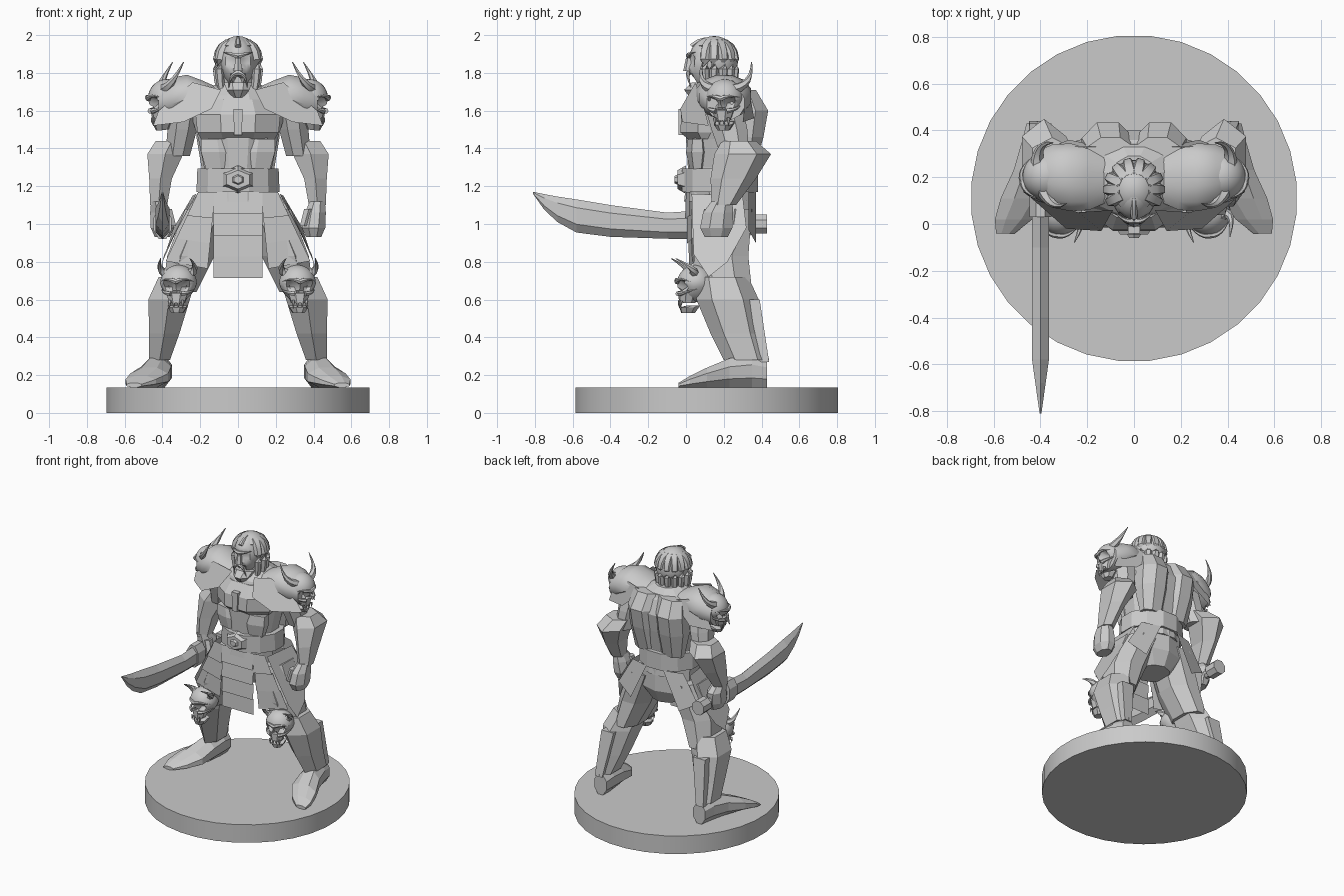
import bpy, bmesh, math
from mathutils import Vector, Matrix

old = bpy.data.objects.get("Cube")
if old:
    bpy.data.objects.remove(old, do_unlink=True)

stone = bpy.data.materials.new("plain grey")
stone.use_nodes = True
grey = (0.59, 0.59, 0.59, 1)
stone.diffuse_color = grey
shader = next(n for n in stone.node_tree.nodes if n.type == "BSDF_PRINCIPLED")
shader.inputs["Base Color"].default_value = grey


def finish(name, bm, side=1, smooth=False, matrix=None):
    """Turn a bmesh into a named object, mirrored to the given side."""
    if matrix:
        bm.transform(matrix)
    bm.transform(Matrix.Diagonal((side, 1, 1, 1)))
    bmesh.ops.recalc_face_normals(bm, faces=bm.faces[:])
    mesh = bpy.data.meshes.new(name)
    bm.to_mesh(mesh)
    bm.free()
    obj = bpy.data.objects.new(name, mesh)
    mesh.materials.append(stone)
    bpy.context.collection.objects.link(obj)
    if smooth:
        bpy.ops.object.select_all(action="DESELECT")
        obj.select_set(True)
        bpy.context.view_layer.objects.active = obj
        bpy.ops.object.shade_smooth_by_angle(angle=math.radians(40))
    return obj


def skin(name, loops, **options):
    """Bridge a list of point loops into a closed skin."""
    bm = bmesh.new()
    rows = [[bm.verts.new(p) for p in loop] for loop in loops]
    count = len(rows[0])
    for low, high in zip(rows, rows[1:]):
        for i in range(count):
            j = (i + 1) % count
            bm.faces.new((low[i], low[j], high[j], high[i]))
    bm.faces.new(rows[0])
    bm.faces.new(rows[-1])
    return finish(name, bm, **options)


def loft(name, rings, sides=8, axis="Z", **options):
    """Rings are x, y, z and two half sizes across the axis."""
    angles = [math.tau * (i + 0.5) / sides for i in range(sides)]
    wide = max(math.cos(a) for a in angles)
    tall = max(math.sin(a) for a in angles)
    across, up = {"Z": ("X", "Y"), "Y": ("X", "Z"), "X": ("Y", "Z")}[axis]
    unit = {"X": Vector((1, 0, 0)), "Y": Vector((0, 1, 0)), "Z": Vector((0, 0, 1))}
    loops = [[Vector((x, y, z)) + unit[across] * (a * math.cos(t) / wide)
              + unit[up] * (b * math.sin(t) / tall) for t in angles]
             for x, y, z, a, b in rings]
    return skin(name, loops, **options)


def horn(name, start, bend, tip, radius, steps=6, end=0.08, **options):
    """Tapered tube along a curved path."""
    start, bend, tip = Vector(start), Vector(bend), Vector(tip)
    loops = []
    for s in range(steps + 1):
        t = s / steps
        spot = start.lerp(bend, t).lerp(bend.lerp(tip, t), t)
        turn = (bend - start).lerp(tip - bend, t).to_track_quat("Z", "Y")
        r = radius * (1 - t * (1 - end))
        loops.append([spot + turn @ Vector((r * math.cos(a), r * math.sin(a), 0))
                      for a in (math.tau * i / 6 for i in range(6))])
    return skin(name, loops, smooth=True, **options)


def plate(name, points, thick=0.02, side=1):
    bm = bmesh.new()
    bm.faces.new([bm.verts.new(p) for p in points])
    bmesh.ops.solidify(bm, geom=bm.faces[:], thickness=thick)
    return finish(name, bm, side)


def bands(name, corners, count, side=1):
    """Overlapping horizontal armour bands between a top and bottom edge."""
    tl, tr, br, bl = map(Vector, corners)
    for i in range(count):
        a, b = i / count, (i + 1.05) / count
        out = Vector((0, -0.004 * (count - i), 0))
        plate(name, [tl.lerp(bl, a), tr.lerp(br, a), tr.lerp(br, b) + out,
                     tl.lerp(bl, b) + out], side=side)


def carved_ball(name, dents, jaw, matrix, side=1):
    """Ball narrowed below, with round hollows pressed into its front."""
    bm = bmesh.new()
    bmesh.ops.create_uvsphere(bm, u_segments=24, v_segments=16, radius=1)
    for v in bm.verts:
        if v.co.z < 0:
            v.co.x *= 1 + jaw * v.co.z
        for x, z, size, depth in dents:
            gap = math.hypot(abs(v.co.x) - x, v.co.z - z)
            if v.co.y < 0 and gap < size:
                v.co.y += depth * (1 - (gap / size) ** 2)
    return finish(name, bm, side, True, matrix)


def skull(name, matrix, bend, tip, side):
    """Horned skull facing -y in its own frame."""
    at = dict(matrix=matrix, side=side)
    carved_ball(name + "_cranium", [(0.4, -0.15, 0.33, 0.6), (0, -0.5, 0.2, 0.4)], 0.25, **at)
    loft(name + "_upper_jaw", [(0, -0.45, -1.05, 0.4, 0.42), (0, -0.4, -0.5, 0.6, 0.5)], **at)
    loft(name + "_lower_jaw", [(0, -0.4, -1.6, 0.3, 0.35), (0, -0.35, -1.3, 0.5, 0.5),
                               (0, -0.1, -1.18, 0.5, 0.3)], **at)
    for s in (-1, 1):
        horn(name + "_brow", (0, -1, 0.1), (s * 0.5, -1.1, 0.35), (s * 0.9, -0.4, 0.1), 0.15, **at)
        horn(name + "_cheek", (s * 0.3, -0.9, -0.55), (s * 0.8, -0.8, -0.5), (s * 0.9, 0, -0.3), 0.15, **at)
        horn(name + "_horn", (s * 0.55, -0.2, 0.5), (s * bend, 0, 0.7), (s * tip[0], tip[1], tip[2]), 0.3, **at)
        for x in (0.13, 0.36):
            horn(name + "_tooth", (s * x, -0.8, -0.95), (s * x, -0.9, -1.1), (s * x, -0.82, -1.35), 0.11, steps=2, **at)


# Round stand
loft("stand", [(0, 0.11, 0, 0.695, 0.695), (0, 0.11, 0.135, 0.695, 0.695)], sides=32, smooth=True)

# Torso, neck and belt
loft("torso", [(0, 0.18, 1.12, 0.19, 0.19), (0, 0.18, 1.3, 0.18, 0.17),
               (0, 0.19, 1.45, 0.21, 0.19), (0, 0.2, 1.58, 0.25, 0.2),
               (0, 0.2, 1.68, 0.22, 0.16), (0, 0.19, 1.75, 0.1, 0.1)], sides=12)
loft("breastplate", [(0, 0.13, 1.45, 0.195, 0.12), (0, 0.13, 1.485, 0.215, 0.16),
                     (0, 0.13, 1.58, 0.225, 0.155), (0, 0.15, 1.66, 0.18, 0.12)])
loft("neck", [(0, 0.17, 1.66, 0.09, 0.1), (0, 0.15, 1.8, 0.075, 0.08)])
loft("hips", [(0, 0.2, 0.9, 0.11, 0.12), (0, 0.2, 1.0, 0.2, 0.17), (0, 0.18, 1.18, 0.2, 0.19)], sides=10)
loft("belt", [(0, 0.18, 1.17, 0.22, 0.2), (0, 0.18, 1.295, 0.215, 0.2)], sides=12)
loft("buckle", [(0, -0.045, 1.235, 0.06, 0.05), (0, 0, 1.235, 0.085, 0.075)], sides=6, axis="Y")
loft("buckle_stud", [(0, -0.06, 1.235, 0.02, 0.02), (0, -0.03, 1.235, 0.04, 0.035)], sides=6, axis="Y")
loft("chest_strap", [(0, 0, 1.47, 0.02, 0.04), (0, 0, 1.61, 0.025, 0.04)], sides=4)
loft("collar", [(0, 0.2, 1.64, 0.2, 0.17), (0, 0.2, 1.71, 0.15, 0.14)], sides=12)
bands("apron", [(-0.13, 0, 1.17), (0.13, 0, 1.17), (0.13, 0, 0.72), (-0.13, 0, 0.72)], 4)

# Head: face, hair cap and crest
head = Matrix.Translation((0, 0.13, 1.85)) @ Matrix.Diagonal((0.095, 0.12, 0.14, 1))
carved_ball("face", [(0.38, 0.1, 0.28, 0.25), (0, -0.62, 0.25, 0.6)], 0.2, head)
loft("nose", [(0, 0.01, 1.81, 0.024, 0.025), (0, 0.02, 1.88, 0.011, 0.02)], sides=6)
loft("chin", [(0, 0.07, 1.67, 0.03, 0.05), (0, 0.06, 1.71, 0.06, 0.07), (0, 0.09, 1.75, 0.075, 0.06)])
bm = bmesh.new()
bmesh.ops.create_uvsphere(bm, u_segments=20, v_segments=14, radius=1)
gone = [v for v in bm.verts if v.co.z < -0.6 or (v.co.y < -0.25 and v.co.z < 0.55)]
bmesh.ops.delete(bm, geom=gone, context="VERTS")
bmesh.ops.solidify(bm, geom=bm.faces[:], thickness=0.1)
finish("hair", bm, smooth=True, matrix=Matrix.Translation((0, 0.15, 1.86)) @ Matrix.Diagonal((0.118, 0.125, 0.135, 1)))
horn("hair_crest", (0, 0.03, 1.94), (0, 0.13, 2.04), (0, 0.27, 1.89), 0.016)
for i in range(10):
    a = math.pi * (i / 9 * 1.3 - 0.15)
    c, s = math.cos(a), math.sin(a)
    horn("hair_lock", (0.055 * c, 0.15 + 0.055 * s, 1.945), (0.14 * c, 0.15 + 0.14 * s, 1.92),
         (0.095 * c, 0.15 + 0.095 * s, 1.69), 0.038, end=0.5)

for side in (-1, 1):
    own = dict(side=side)
    # Face details
    horn("eyebrow", (0.005, 0.015, 1.89), (0.04, 0.005, 1.9), (0.08, 0.05, 1.91), 0.016, **own)
    horn("moustache", (0, 0.015, 1.8), (0.045, 0.0, 1.8), (0.05, 0.03, 1.71), 0.015, **own)

    # Belly and back plates
    loft("belly_plate", [(0.09, 0.06, 1.29, 0.08, 0.04), (0.1, 0.06, 1.38, 0.095, 0.06),
                         (0.11, 0.06, 1.45, 0.085, 0.05)], sides=6, **own)
    loft("back_plate", [(0.1, 0.31, 1.28, 0.09, 0.05), (0.11, 0.31, 1.46, 0.11, 0.1),
                        (0.112, 0.32, 1.6, 0.112, 0.115), (0.1, 0.3, 1.71, 0.1, 0.07)], **own)

    # Arm, flared bracer and fist; the sword hand sits further back
    loft("upper_arm", [(0.32, 0.26, 1.36, 0.065, 0.075), (0.295, 0.23, 1.5, 0.078, 0.095),
                       (0.28, 0.2, 1.62, 0.085, 0.1)], **own)
    loft("bracer", [(0.42, 0.2, 1.1, 0.045, 0.065), (0.41, 0.25, 1.24, 0.06, 0.12),
                    (0.385, 0.3, 1.37, 0.095, 0.15), (0.35, 0.28, 1.44, 0.085, 0.09)], sides=6, **own)
    back = 0.05 if side < 0 else 0
    loft("fist", [(0.4, 0.16 + back, 0.93, 0.04, 0.06), (0.4, 0.16 + back, 0.98, 0.062, 0.085),
                  (0.41, 0.17 + back, 1.06, 0.055, 0.08), (0.42, 0.19, 1.12, 0.04, 0.055)], **own)
    loft("thumb", [(0.35, 0.12 + back, 0.99, 0.022, 0.035), (0.375, 0.13 + back, 1.08, 0.025, 0.035)],
         sides=6, **own)

    # Pauldron with its wing plates and skull
    loft("pauldron", [(0.1, 0.19, 1.69, 0.09, 0.03), (0.19, 0.19, 1.69, 0.13, 0.07),
                      (0.27, 0.2, 1.69, 0.145, 0.1), (0.35, 0.205, 1.665, 0.135, 0.11),
                      (0.42, 0.21, 1.64, 0.1, 0.09)], sides=12, axis="X", smooth=True, **own)
    plate("pauldron_front_wing", [(0.09, 0.06, 1.71), (0.24, 0.05, 1.75), (0.42, 0.1, 1.6),
                                  (0.45, 0.12, 1.52), (0.29, -0.02, 1.54), (0.14, -0.03, 1.61)], **own)
    plate("pauldron_back_wing", [(0.12, 0.33, 1.7), (0.25, 0.33, 1.74), (0.4, 0.31, 1.62),
                                 (0.43, 0.3, 1.54), (0.28, 0.36, 1.56)], **own)
    skull("shoulder_skull", Matrix.Translation((0.375, 0.205, 1.665)) @ Matrix.Rotation(1.35, 4, "Z")
          @ Matrix.Rotation(0.12, 4, "X") @ Matrix.Scale(0.102, 4), 1.5, (1.3, 0.8, 1.8), side)

    # Skirt plates
    bands("front_tasset", [(0.12, 0, 1.17), (0.21, 0.02, 1.17), (0.38, 0.05, 0.81), (0.16, 0.02, 0.77)], 3, side)
    plate("side_tasset", [(0.22, 0.03, 1.16), (0.24, 0.3, 1.15), (0.34, 0.32, 0.98),
                          (0.4, 0.22, 0.8), (0.41, 0.12, 0.72), (0.39, 0.04, 0.84)], **own)
    plate("rear_tasset", [(0.07, 0.37, 1.17), (0.21, 0.33, 1.17), (0.33, 0.33, 0.97), (0.2, 0.37, 0.9)], **own)

    # Leg, greave and foot
    loft("thigh", [(0.31, 0.21, 0.64, 0.09, 0.14), (0.25, 0.18, 0.83, 0.125, 0.15),
                   (0.15, 0.19, 1.08, 0.13, 0.16)], **own)
    loft("greave", [(0.415, 0.32, 0.28, 0.055, 0.12), (0.39, 0.27, 0.42, 0.08, 0.14),
                    (0.365, 0.22, 0.6, 0.11, 0.165), (0.32, 0.19, 0.72, 0.1, 0.14)], sides=6, **own)
    loft("greave_ridge", [(0.42, 0.41, 0.27, 0.03, 0.03), (0.38, 0.36, 0.6, 0.05, 0.03)], sides=4, **own)
    loft("foot", [(0.41, 0.43, 0.21, 0.05, 0.075), (0.415, 0.35, 0.22, 0.065, 0.085),
                  (0.435, 0.23, 0.212, 0.08, 0.077), (0.47, 0.11, 0.187, 0.1, 0.052),
                  (0.515, 0.02, 0.165, 0.08, 0.03), (0.55, -0.04, 0.147, 0.04, 0.012)], axis="Y", **own)
    skull("knee_skull", Matrix.Translation((0.315, 0.05, 0.685)) @ Matrix.Rotation(0.15, 4, "Z")
          @ Matrix.Scale(0.098, 4), 1.2, (0.8, -1.2, 1.35), side)

# Curved sword held in the right hand
profile = [(0.05, 1.07, 0.92), (-0.1, 1.06, 0.922), (-0.4, 1.1, 0.932), (-0.58, 1.13, 0.955),
           (-0.68, 1.145, 1.01), (-0.75, 1.158, 1.075), (-0.81, 1.17, 1.16)]
loft("sword_blade", [(-0.4, y, (top + low) / 2, min(0.037, 0.004 + (y + 0.81) * 0.14), (top - low) / 2)
                     for y, top, low in profile], sides=6, axis="Y")
for part, back, front, wide, tall in (("guard", 0.12, 0.03, 0.047, 0.08), ("grip", 0.38, 0.1, 0.025, 0.03),
                                      ("pommel", 0.43, 0.34, 0.048, 0.05)):
    loft("sword_" + part, [(-0.4, back, 1.0, wide, tall), (-0.4, front, 1.0, wide, tall)], axis="Y")
